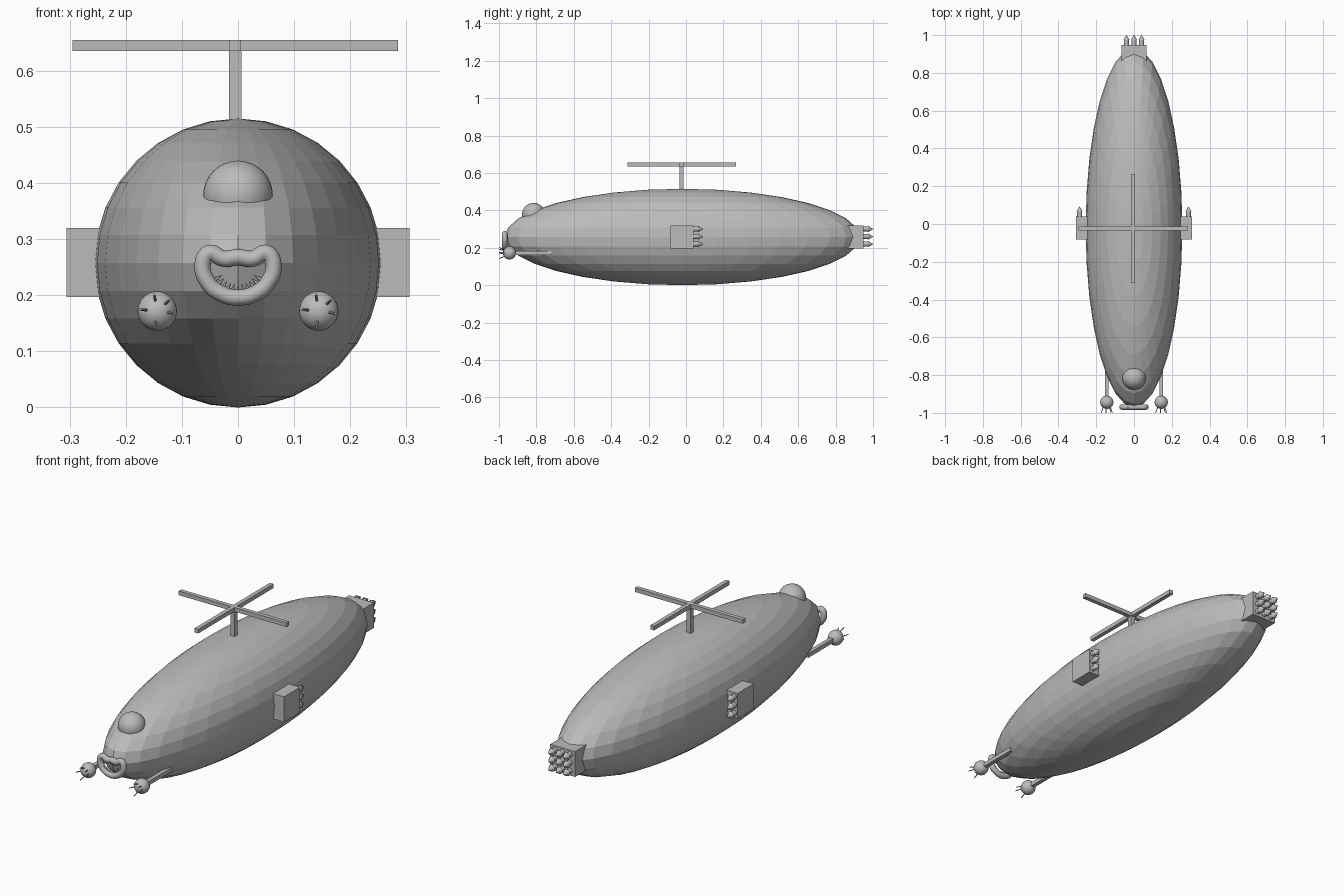
import bpy, bmesh, math
from mathutils import Vector

if "Cube" in bpy.data.objects:
    bpy.data.objects.remove(bpy.data.objects["Cube"])

grey = bpy.data.materials.new("plain_grey")
grey.diffuse_color = (0.5, 0.5, 0.5, 1)
grey.use_nodes = True
grey.node_tree.nodes["Principled BSDF"].inputs["Base Color"].default_value = grey.diffuse_color


def finish(name, smooth=False):
    ob = bpy.context.object
    ob.name = name
    ob.data.materials.append(grey)
    if smooth:
        bpy.ops.object.shade_smooth_by_angle(angle=math.radians(40))
    return ob


def ball(name, loc, scale, seg=32, rings=16, smooth=False):
    bpy.ops.mesh.primitive_uv_sphere_add(segments=seg, ring_count=rings, radius=1, location=loc)
    bpy.context.object.scale = scale
    bpy.ops.object.transform_apply(location=False, rotation=False, scale=True)
    return finish(name, smooth)


def box(name, lo, hi):
    lo, hi = Vector(lo), Vector(hi)
    bpy.ops.mesh.primitive_cube_add(size=1, location=(lo + hi) / 2)
    bpy.context.object.scale = hi - lo
    return finish(name)


def rod(name, a, b, r1, r2, sides=12):
    a, b = Vector(a), Vector(b)
    bpy.ops.mesh.primitive_cone_add(vertices=sides, radius1=r1, radius2=r2,
                                    depth=(b - a).length, location=(a + b) / 2,
                                    rotation=(b - a).to_track_quat('Z', 'Y').to_euler())
    return finish(name, sides > 8)


def rocket(x, y, z):
    rod("rocket_body", (x, y - 0.02, z), (x, y + 0.027, z), 0.013, 0.013)
    rod("rocket_tip", (x, y + 0.025, z), (x, y + 0.052, z), 0.017, 0.001)


# Faceted hull
ball("hull", (0, -0.02, 0.2575), (0.256, 0.95, 0.2575))

# Dome on the nose
ball("dome", (0, -0.815, 0.378), (0.062, 0.062, 0.062), smooth=True)

# Rotor
box("rotor_mast", (-0.016, -0.035, 0.49), (0.006, -0.013, 0.65))
box("rotor_blade_cross", (-0.295, -0.034, 0.635), (0.285, -0.014, 0.655))
box("rotor_blade_long", (-0.015, -0.312, 0.635), (0.005, 0.266, 0.655))

# Rear launcher, three by three
box("rear_launcher", (-0.067, 0.84, 0.197), (0.067, 0.948, 0.32))
for i in (-1, 0, 1):
    for k in (-1, 0, 1):
        rocket(i * 0.04, 0.948, 0.26 + k * 0.04)

for s in (-1, 1):
    # Side launchers with one visible column of rockets
    box("side_launcher", (min(s * 0.2, s * 0.306), -0.083, 0.197),
        (max(s * 0.2, s * 0.306), 0.04, 0.32))
    for k in (-1, 0, 1):
        rocket(s * 0.288, 0.04, 0.26 + k * 0.04)
    # Front arms with spiked balls
    x = s * 0.144
    box("front_arm", (x - 0.01, -0.93, 0.162), (x + 0.01, -0.72, 0.182))
    ball("arm_ball", (x, -0.944, 0.172), (0.035, 0.035, 0.035), smooth=True)
    for deg in (100, 42, 175, -8, 262):
        d = Vector((math.cos(math.radians(deg)), 0, math.sin(math.radians(deg))))
        c = Vector((x, -0.944, 0.172))
        rod("arm_spike", c + d * 0.016 + Vector((0, -0.02, 0)),
            c + d * 0.03 + Vector((0, -0.056, 0)), 0.0028, 0.0022, 6)

# Grinning lips: closed tube along a mirrored path
half = [(0.025, 0.265), (0.052, 0.275), (0.063, 0.255), (0.053, 0.222), (0.03, 0.203)]
path = [(0, 0.268)] + half + [(0, 0.196)] + [(-x, z) for x, z in reversed(half)]
curve = bpy.data.curves.new("lips", 'CURVE')
curve.dimensions = '3D'
curve.bevel_depth = 0.0145
curve.bevel_resolution = 4
curve.resolution_u = 8
sp = curve.splines.new('BEZIER')
sp.bezier_points.add(len(path) - 1)
for p, (x, z) in zip(sp.bezier_points, path):
    p.co = (x, -0.969, z)
    p.handle_left_type = p.handle_right_type = 'AUTO'
sp.use_cyclic_u = True
curve.materials.append(grey)
lips = bpy.data.objects.new("lips", curve)
bpy.context.collection.objects.link(lips)

# Teeth along the lower lip
for i in range(-5, 6):
    a = math.radians(i * 12)
    d = Vector((math.sin(a), 0, -math.cos(a)))
    c = Vector((0, -0.969, 0.252))
    rod("tooth", c + d * 0.047, c + d * 0.033, 0.0045, 0.0003, 6)
